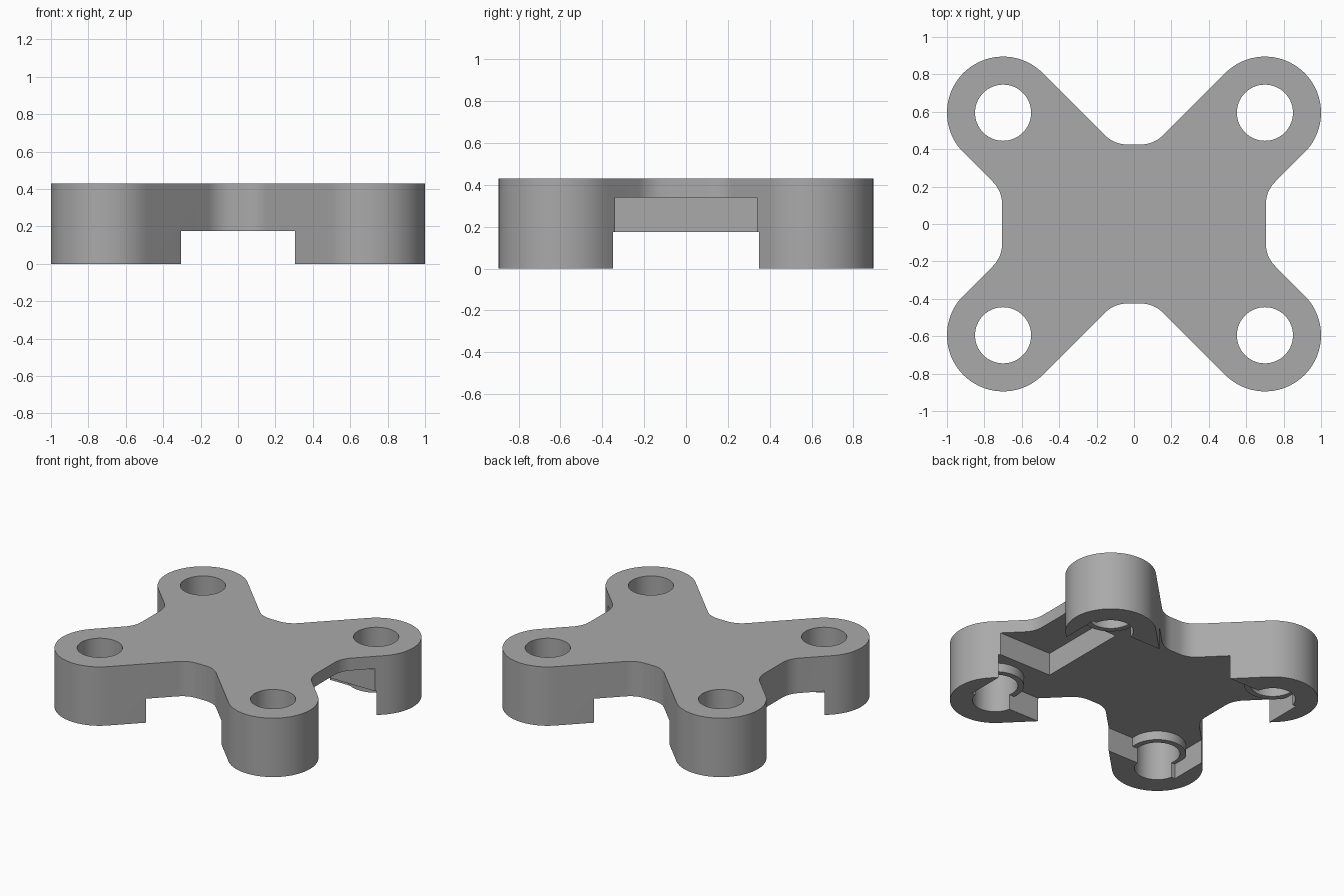
import bpy, bmesh, math
from mathutils import Vector

if "Cube" in bpy.data.objects:
    bpy.data.objects.remove(bpy.data.objects["Cube"], do_unlink=True)

HEIGHT, FLOOR, DEEP = 0.43, 0.175, 0.34      # top, recess and slot levels
HX, HY = 0.70, 0.595                         # hole centres
ARM_R, HOLE_R, BOSS_R = 0.30, 0.15, 0.19
NOTCH_X, NOTCH_Y, FILLET = 0.705, 0.425, 0.17

grey = bpy.data.materials.new("grey plastic")
grey.use_nodes = True
grey.diffuse_color = (0.4, 0.4, 0.4, 1)
grey.node_tree.nodes["Principled BSDF"].inputs["Base Color"].default_value = (0.4, 0.4, 0.4, 1)


def arc(cx, cy, r, a0, a1, n):
    return [Vector((cx + r * math.cos(math.radians(a0 + (a1 - a0) * i / n)),
                    cy + r * math.sin(math.radians(a0 + (a1 - a0) * i / n)))) for i in range(n + 1)]


def prism(name, outline, z0, z1):
    bm = bmesh.new()
    face = bm.faces.new([bm.verts.new((p[0], p[1], z0)) for p in outline])
    top = bmesh.ops.extrude_face_region(bm, geom=[face])["geom"]
    bmesh.ops.translate(bm, vec=(0, 0, z1 - z0),
                        verts=[v for v in top if isinstance(v, bmesh.types.BMVert)])
    bmesh.ops.recalc_face_normals(bm, faces=bm.faces)
    mesh = bpy.data.meshes.new(name)
    bm.to_mesh(mesh)
    bm.free()
    mesh.materials.append(grey)
    ob = bpy.data.objects.new(name, mesh)
    bpy.context.collection.objects.link(ob)
    return ob


def box(name, x0, x1, y, z0, z1):
    return prism(name, [(x0, -y), (x1, -y), (x1, y), (x0, y)], z0, z1)


def combine(target, tool, operation):
    mod = target.modifiers.new(operation.lower(), 'BOOLEAN')
    mod.operation, mod.object, mod.solver = operation, tool, 'EXACT'
    bpy.context.view_layer.objects.active = target
    bpy.ops.object.modifier_apply(modifier=mod.name)
    bpy.data.objects.remove(tool, do_unlink=True)


# One quarter of the outline: side fillet, rounded arm end, front or back fillet
k = ARM_R * math.sqrt(2)
t = FILLET * math.tan(math.radians(22.5))
side_y = NOTCH_X - HX + HY - k               # where the arm edge meets the side
end_x = NOTCH_Y - HY + HX - k                # where the arm edge meets the end
quarter = (arc(NOTCH_X + FILLET, side_y - t, FILLET, 180, 135, 8)
           + arc(HX, HY, ARM_R, -45, 135, 40)
           + arc(end_x - t, NOTCH_Y + FILLET, FILLET, -45, -90, 8))
half = quarter + [Vector((-p.x, p.y)) for p in reversed(quarter)]
outline = half + [-p for p in half]
body = prism("bracket_body", outline, 0, HEIGHT)

# Underside recess that leaves the four legs, and the deeper slot on one side
combine(body, box("recess_cutter", -0.877, 0.877, 0.624, -0.1, FLOOR), 'DIFFERENCE')
combine(body, box("slot_cutter", 0.444, 1.1, 0.34, -0.1, DEEP), 'DIFFERENCE')

# Collars round the holes, then the holes through everything
corners = [(sx * HX, sy * HY) for sx in (-1, 1) for sy in (-1, 1)]
for x, y in corners:
    combine(body, prism("collar", arc(x, y, BOSS_R, 0, 360, 64)[:-1], 0.11, 0.25), 'UNION')
for x, y in corners:
    combine(body, prism("hole_cutter", arc(x, y, HOLE_R, 0, 360, 64)[:-1], -0.1, HEIGHT + 0.1), 'DIFFERENCE')

bpy.ops.object.select_all(action='DESELECT')
body.select_set(True)
bpy.context.view_layer.objects.active = body
bpy.ops.object.shade_smooth_by_angle(angle=math.radians(30))
